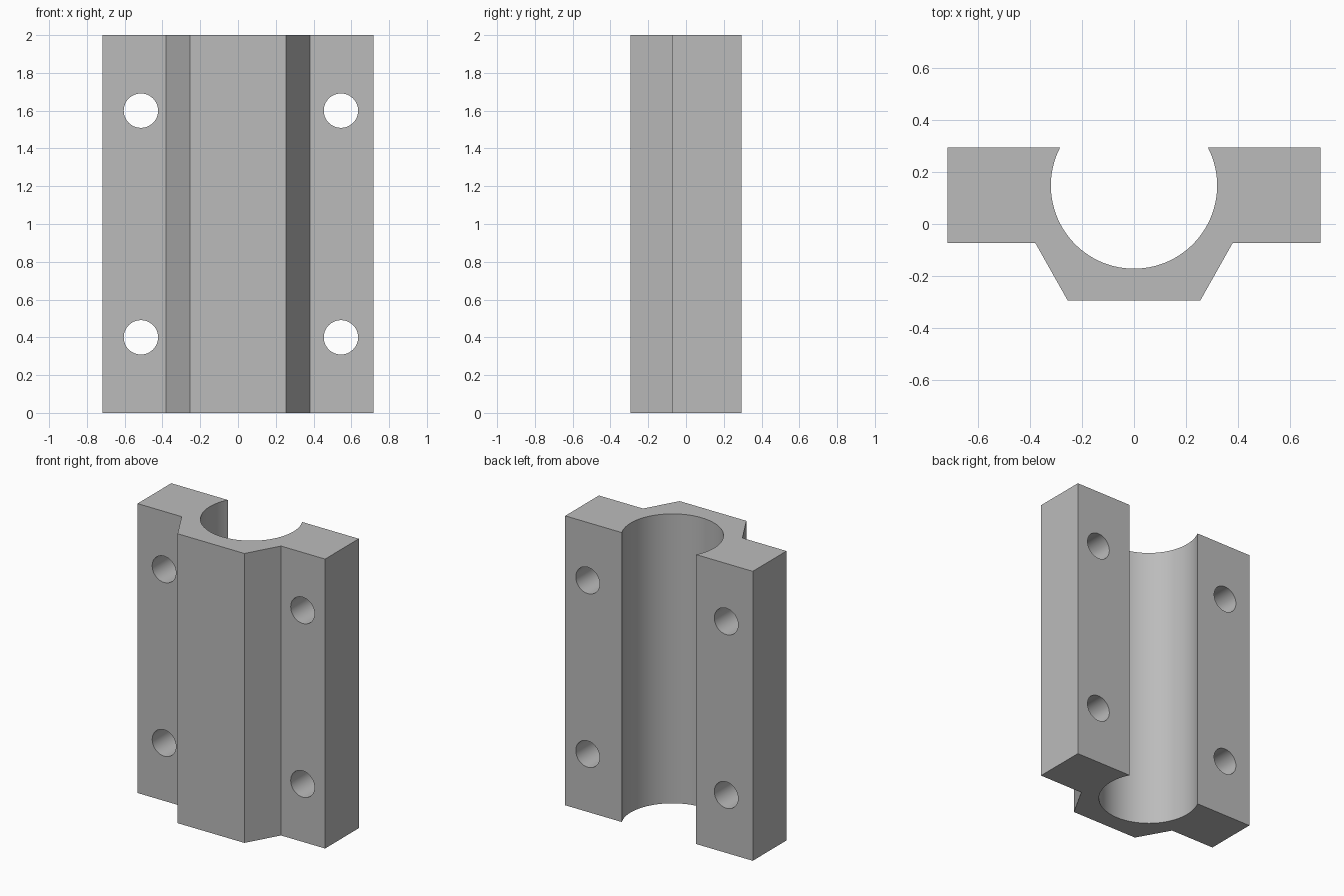
import bpy, bmesh, math
from mathutils import Matrix

if "Cube" in bpy.data.objects:
    bpy.data.objects.remove(bpy.data.objects["Cube"], do_unlink=True)

LENGTH = 2.0
BACK = 0.295        # open side of the bore
FLANGE = -0.073     # front face of the flanges
BORE_R, BORE_Y = 0.32, 0.148

# Single grey material
grey = bpy.data.materials.new("plain_grey")
grey.use_nodes = True
colour = (0.5, 0.5, 0.5, 1)
grey.diffuse_color = colour
grey.node_tree.nodes["Principled BSDF"].inputs["Base Color"].default_value = colour


def make_object(name, bm):
    bmesh.ops.recalc_face_normals(bm, faces=bm.faces)
    mesh = bpy.data.meshes.new(name)
    bm.to_mesh(mesh)
    bm.free()
    mesh.materials.append(grey)
    obj = bpy.data.objects.new(name, mesh)
    bpy.context.collection.objects.link(obj)
    return obj


# Outline: right half, mirrored left half, then the bore arc
half = [(0.255, -BACK), (0.38, FLANGE), (0.717, FLANGE), (0.717, BACK)]
start = math.asin((BACK - BORE_Y) / BORE_R)
sweep = math.pi + 2 * start
steps = 64
arc = [(BORE_R * math.cos(start - sweep * i / steps),
        BORE_Y + BORE_R * math.sin(start - sweep * i / steps))
       for i in range(steps + 1)]
outline = half + arc + [(-x, y) for x, y in reversed(half)]

# Extruded bearing block
bm = bmesh.new()
base = bm.faces.new([bm.verts.new((x, y, 0)) for x, y in outline])
top = bmesh.ops.extrude_face_region(bm, geom=[base])["geom"]
bmesh.ops.translate(bm, vec=(0, 0, LENGTH),
                    verts=[v for v in top if isinstance(v, bmesh.types.BMVert)])
block = make_object("bearing_block", bm)

# Bolt holes through both flanges
bm = bmesh.new()
for x in (-0.514, 0.545):
    for z in (0.4, 1.6):
        place = Matrix.Translation((x, 0.1, z)) @ Matrix.Rotation(math.pi / 2, 4, "X")
        bmesh.ops.create_cone(bm, cap_ends=True, segments=48, radius1=0.091,
                              radius2=0.091, depth=1, matrix=place)
cutter = make_object("bolt_hole_cutter", bm)

cut = block.modifiers.new("bolt_holes", "BOOLEAN")
cut.operation = "DIFFERENCE"
cut.solver = "EXACT"
cut.object = cutter
bpy.ops.object.select_all(action="DESELECT")
block.select_set(True)
bpy.context.view_layer.objects.active = block
bpy.ops.object.modifier_apply(modifier=cut.name)
bpy.data.objects.remove(cutter, do_unlink=True)

# Smooth bore and holes, crisp corners
bpy.ops.object.shade_smooth_by_angle(angle=math.radians(25))
